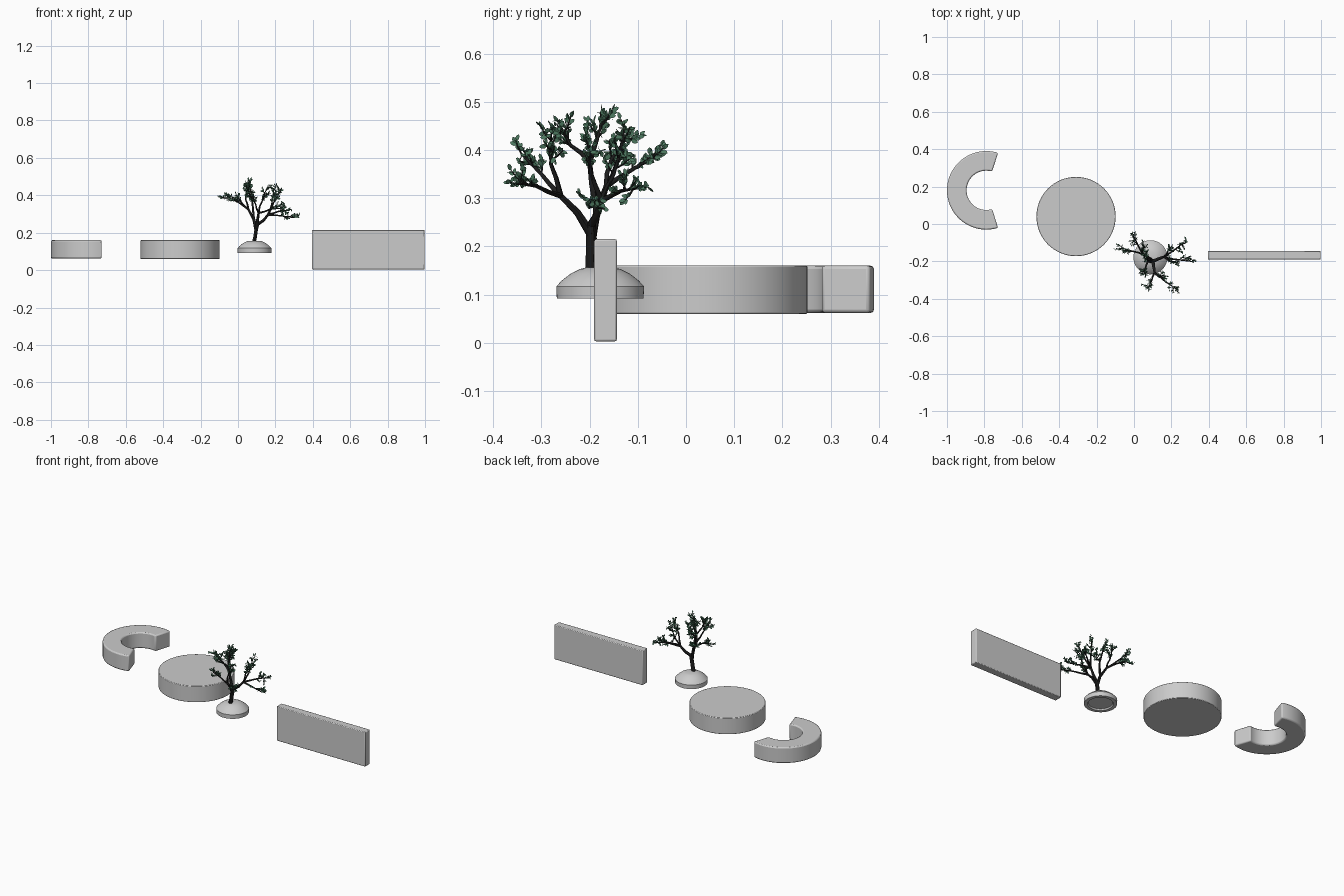
import bpy, bmesh, math, random
from mathutils import Vector

if "Cube" in bpy.data.objects:
    bpy.data.objects.remove(bpy.data.objects["Cube"])

random.seed(4)


def finish(obj, angle=30, bevel=0):
    bpy.ops.object.select_all(action='DESELECT')
    obj.select_set(True)
    bpy.context.view_layer.objects.active = obj
    if bevel:
        m = obj.modifiers.new("soft_edges", 'BEVEL')
        m.width, m.segments = bevel, 2
        m.limit_method, m.angle_limit = 'ANGLE', math.radians(40)
    bpy.ops.object.shade_smooth_by_angle(angle=math.radians(angle))
    return obj


def mesh_object(name, bm):
    me = bpy.data.meshes.new(name)
    bm.to_mesh(me)
    bm.free()
    obj = bpy.data.objects.new(name, me)
    bpy.context.collection.objects.link(obj)
    return obj


def lathe(name, profile, center, start=0, sweep=360, steps=64, closed=False):
    """Revolve (radius, z) points about a vertical axis; cap partial sweeps."""
    bm = bmesh.new()
    full = sweep == 360
    rings = []
    for i in range(steps if full else steps + 1):
        a = math.radians(start + sweep * i / steps)
        rings.append([bm.verts.new((center[0] + r * math.cos(a),
                                    center[1] + r * math.sin(a), z)) for r, z in profile])
    n = len(profile)
    for i in range(steps):
        a, b = rings[i], rings[(i + 1) % len(rings)]
        for j in range(n if closed else n - 1):
            k = (j + 1) % n
            bm.faces.new((a[j], b[j], b[k], a[k]))
    if not full:
        bm.faces.new(rings[0])
        bm.faces.new(rings[-1][::-1])
    bmesh.ops.remove_doubles(bm, verts=bm.verts, dist=1e-5)
    bmesh.ops.recalc_face_normals(bm, faces=bm.faces)
    return mesh_object(name, bm)


def material(name, color):
    m = bpy.data.materials.new(name)
    m.diffuse_color = (*color, 1)
    m.use_nodes = True
    m.node_tree.nodes["Principled BSDF"].inputs["Base Color"].default_value = m.diffuse_color
    return m


# C-shaped bench, open towards +x
finish(lathe("curved_bench", [(0.105, 0.062), (0.21, 0.062), (0.21, 0.16), (0.105, 0.16)],
             (-0.79, 0.18), 72.5, 215, 48, closed=True), bevel=0.007)

# Round platform
finish(lathe("round_platform", [(0, 0.06), (0.212, 0.06), (0.212, 0.16), (0, 0.16)],
             (-0.31, 0.04)), bevel=0.003)

# Domed tree mound with a recessed underside
finish(lathe("tree_mound", [(0, 0.1), (0.066, 0.1), (0.07, 0.092), (0.09, 0.092), (0.091, 0.117),
                            (0.08, 0.129), (0.062, 0.143), (0.042, 0.153), (0.03, 0.156), (0, 0.157)],
             (0.088, -0.178)))

# Upright wall panel
bpy.ops.mesh.primitive_cube_add(size=1, location=(0.697, -0.167, 0.109))
wall = bpy.context.object
wall.name = "wall_panel"
wall.scale = (0.602, 0.047, 0.212)
bpy.ops.object.transform_apply(location=False, rotation=False, scale=True)
finish(wall, bevel=0.004)

# Tree limbs: each is a path of (x, y, z, radius)
T = (0.105, -0.197, 0.245)
L = (0.055, -0.165, 0.325)
R = (0.16, -0.175, 0.295)
B = (0.11, -0.26, 0.305)
limbs = [
    [(0.083, -0.197, 0.14, .012), (0.092, -0.197, 0.18, .011), (0.097, -0.196, 0.215, .011), (*T, .010)],
    [(0.097, -0.196, 0.215, .010), (0.085, -0.185, 0.27, .008), (*L, .006)],
    [(*T, .009), (0.135, -0.185, 0.265, .008), (*R, .006)],
    [(0.1, -0.197, 0.225, .010), (0.105, -0.225, 0.27, .008), (*B, .006)],
    [(0.085, -0.185, 0.27, .007), (0.08, -0.195, 0.33, .006), (0.075, -0.2, 0.375, .005)],
]
tips = [
    (L, (0.02, -0.11, 0.36), (0.0, -0.07, 0.385)),
    (L, (-0.01, -0.145, 0.37), (-0.06, -0.13, 0.39)),
    (L, (0.04, -0.155, 0.38), (0.05, -0.12, 0.43)),
    (R, (0.22, -0.135, 0.315), (0.26, -0.105, 0.32)),
    (R, (0.23, -0.19, 0.29), (0.3, -0.2, 0.28)),
    (R, (0.18, -0.15, 0.35), (0.19, -0.13, 0.42)),
    (R, (0.19, -0.2, 0.36), (0.22, -0.2, 0.41)),
    (B, (0.17, -0.31, 0.325), (0.225, -0.345, 0.33)),
    (B, (0.095, -0.3, 0.35), (0.08, -0.34, 0.39)),
    (B, (0.13, -0.28, 0.37), (0.15, -0.28, 0.43)),
    ((0.075, -0.2, 0.375), (0.07, -0.185, 0.42), (0.065, -0.175, 0.455)),
    ((0.075, -0.2, 0.375), (0.06, -0.24, 0.41), (0.05, -0.255, 0.44)),
]
leaves = bmesh.new()


def leaf(base, direction, length):
    """Pointed six-sided leaf lying in a mostly upright plane."""
    side = direction.cross(Vector((random.uniform(-1, 1), random.uniform(-.6, .6), random.uniform(-.2, .2))))
    side = side.normalized() * length * 0.28
    shape = [(0, 0), (.35, 1), (.75, .8), (1, 0), (.75, -.8), (.35, -1)]
    leaves.faces.new([leaves.verts.new(base + direction * length * u + side * v) for u, v in shape])


def jitter(scale):
    return Vector([random.uniform(-scale, scale) for _ in range(3)])


for start, mid, end in tips:
    s, m, e = Vector(start), Vector(mid), Vector(end)
    limbs.append([(*s, .006), (*(s.lerp(m, .5) + jitter(.004)), .0048), (*m, .004), (*e, .002)])
    # Twigs fan out around the outer half of each branch
    for i in range(7):
        root = m.lerp(e, i / 6)
        d = ((e - m).normalized() + jitter(1.0) + Vector((0, 0, .25))).normalized()
        length = random.uniform(.028, .043)
        bend = (d + Vector((0, 0, .35))).normalized()
        elbow = root + d * length * .5
        tip = elbow + bend * length * .5
        limbs.append([(*root, .0024), (*elbow, .0018), (*tip, .001)])
        for k in range(9):
            p = root.lerp(elbow, .5).lerp(tip, k / 8)
            leaf(p, (bend * .7 + jitter(.9)).normalized(), random.uniform(.012, .018))

# Branch tubes
curve = bpy.data.curves.new("tree_branches", 'CURVE')
curve.dimensions = '3D'
curve.bevel_depth = 1
curve.bevel_resolution = 1
curve.use_fill_caps = True
for path in limbs:
    sp = curve.splines.new('POLY')
    sp.points.add(len(path) - 1)
    for pt, (x, y, z, r) in zip(sp.points, path):
        pt.co, pt.radius = (x, y, z, 1), r
branches = bpy.data.objects.new("tree_branches", curve)
bpy.context.collection.objects.link(branches)
bpy.ops.object.select_all(action='DESELECT')
branches.select_set(True)
bpy.context.view_layer.objects.active = branches
bpy.ops.object.convert(target='MESH')
branches = bpy.context.object
branches.data.materials.clear()
branches.data.materials.append(material("bark", (0.012, 0.012, 0.012)))
finish(branches, 60)

# Foliage
foliage = mesh_object("tree_leaves", leaves)
foliage.data.materials.append(material("leaf_green", (0.07, 0.18, 0.11)))
